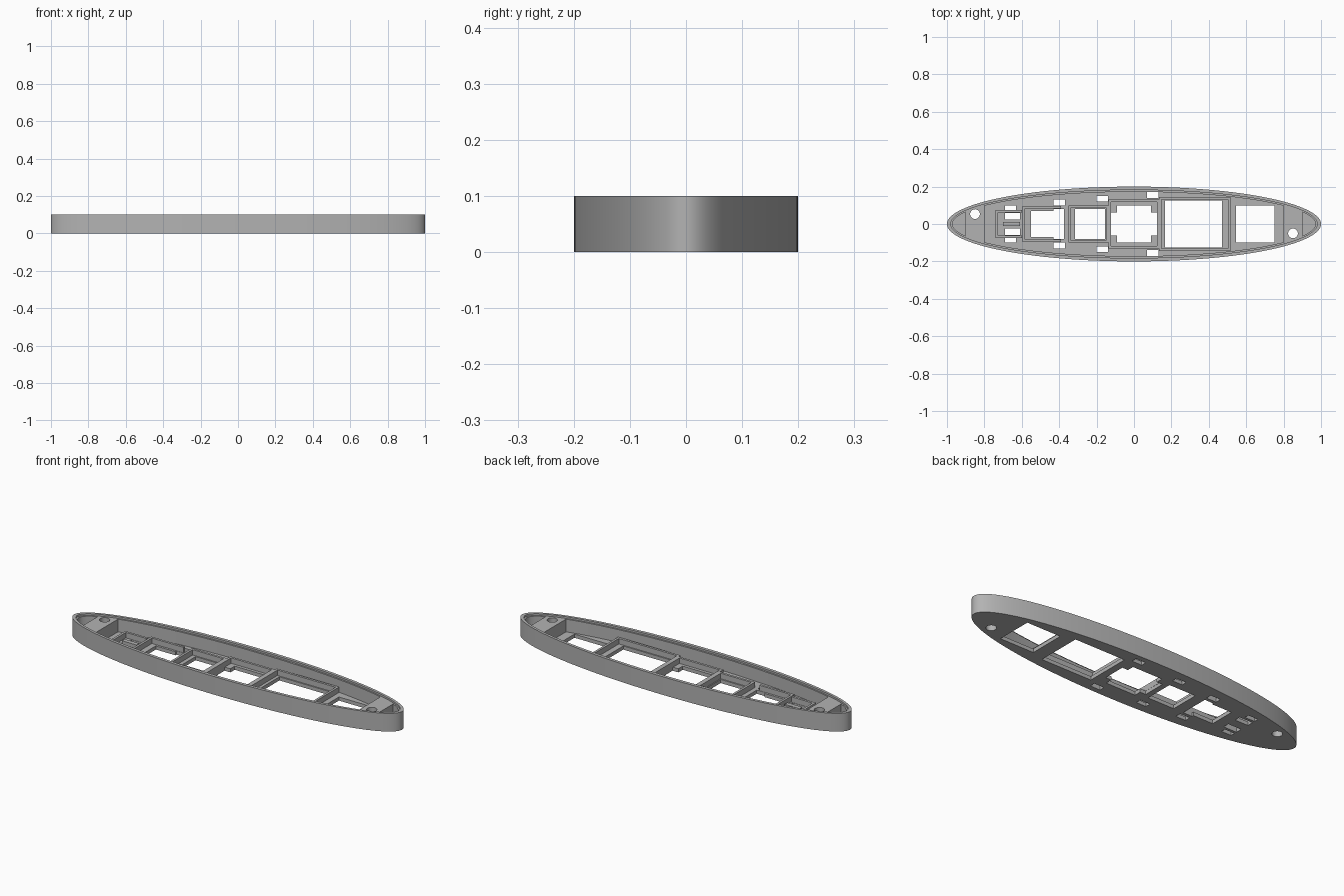
import bpy, bmesh, math

cube = bpy.data.objects.get("Cube")
if cube:
    bpy.data.objects.remove(cube, do_unlink=True)

grey = bpy.data.materials.new("mid grey plastic")
grey.use_nodes = True
colour = (0.45, 0.45, 0.45, 1)
grey.diffuse_color = colour
grey.node_tree.nodes["Principled BSDF"].inputs["Base Color"].default_value = colour

FLOOR, RAIL, LEDGE, TOP = 0.02, 0.05, 0.09, 0.1


def prisms(name, shapes):
    """One object from (outline, bottom, top) extrusions."""
    bm = bmesh.new()
    for outline, z0, z1 in shapes:
        low = [bm.verts.new((x, y, z0)) for x, y in outline]
        high = [bm.verts.new((x, y, z1)) for x, y in outline]
        bm.faces.new(low[::-1])
        bm.faces.new(high)
        n = len(outline)
        for i in range(n):
            j = (i + 1) % n
            bm.faces.new((low[i], low[j], high[j], high[i]))
    bmesh.ops.recalc_face_normals(bm, faces=bm.faces)
    mesh = bpy.data.meshes.new(name)
    bm.to_mesh(mesh)
    bm.free()
    mesh.materials.append(grey)
    obj = bpy.data.objects.new(name, mesh)
    bpy.context.collection.objects.link(obj)
    return obj


def oval(a, b, x0=None, x1=None, steps=72):
    """Ellipse outline, optionally cut off straight at x0 and x1."""
    t0 = math.acos((-a if x0 is None else x0) / a)
    t1 = math.acos((a if x1 is None else x1) / a)
    arc = [t0 + (t1 - t0) * i / steps for i in range(steps + 1)]
    lower = [(a * math.cos(t), -b * math.sin(t)) for t in arc]
    upper = [(x, -y) for x, y in reversed(lower) if abs(y) > 1e-6]
    return [p for p in lower] + upper


def rect(x0, x1, y0, y1):
    return [(x0, y0), (x1, y0), (x1, y1), (x0, y1)]


def cut(body, name, shapes):
    tool = prisms(name, shapes)
    tool.hide_render = True
    mod = body.modifiers.new(name, "BOOLEAN")
    mod.operation = "DIFFERENCE"
    mod.solver = "EXACT"
    mod.object = tool
    bpy.context.view_layer.objects.active = body
    bpy.ops.object.modifier_apply(modifier=name)
    bpy.data.objects.remove(tool, do_unlink=True)


# Oval tray with a lid recess, main cavity and two end pockets
tray = prisms("tray", [(oval(1, 0.2), 0, TOP)])
cut(tray, "lid_recess", [(oval(0.98, 0.182), LEDGE, TOP + 0.05)])
cut(tray, "cavities", [
    (oval(0.97, 0.172, -0.8, 0.8), FLOOR, TOP + 0.05),
    (oval(0.97, 0.172, None, -0.9), FLOOR, TOP + 0.05),
    (oval(0.97, 0.172, 0.9, None), FLOOR, TOP + 0.05)])

# Windows through the floor
windows = [
    rect(-0.55, -0.415, -0.07, 0.07), rect(0.165, 0.47, -0.125, 0.125),
    rect(-0.315, -0.155, -0.08, 0.08), rect(0.545, 0.75, -0.1, 0.1),
    rect(-0.09, 0.09, -0.1, 0.1)]
cut(tray, "windows", [(w, -0.05, FLOOR + 0.01) for w in windows])
cut(tray, "window_notches", [
    (rect(-0.125, 0.125, -0.062, 0.062), -0.05, FLOOR + 0.01),
    (rect(-0.43, -0.375, -0.08, 0.08), -0.05, FLOOR + 0.01)])

# Paired clip slots
slots = [(-0.69, -0.63, 0.075, 0.1), (-0.69, -0.61, 0.025, 0.06),
         (-0.43, -0.37, 0.098, 0.13), (-0.2, -0.14, 0.12, 0.15),
         (0.07, 0.13, 0.14, 0.17)]
cut(tray, "clip_slots", [(rect(x0, x1, *sorted((s * y0, s * y1))), -0.05, FLOOR + 0.01)
                         for x0, x1, y0, y1 in slots for s in (1, -1)])

# Screw holes in the end blocks
circle = [(0.026 * math.cos(i * math.tau / 32), 0.026 * math.sin(i * math.tau / 32))
          for i in range(32)]
cut(tray, "screw_holes", [([(x + cx, y + cy) for x, y in circle], -0.05, TOP + 0.05)
                          for cx, cy in ((-0.85, 0.053), (0.85, -0.05))])

tray.select_set(True)
bpy.context.view_layer.objects.active = tray
bpy.ops.object.shade_smooth_by_angle(angle=math.radians(30))


# Upright rails around each component bay
def bay(name, x0, x1, half, left=True, right=True, t=0.013):
    bars = [rect(x0, x1, half - t, half), rect(x0, x1, -half, t - half)]
    if left:
        bars.append(rect(x0, x0 + t, t - half, half - t))
    if right:
        bars.append(rect(x1 - t, x1, t - half, half - t))
    prisms(name, [(b, FLOOR - 0.002, RAIL) for b in bars])


bay("connector_bay", -0.74, -0.6, 0.075, right=False)
bay("small_bay", -0.595, -0.39, 0.095, right=False)
bay("square_bay", -0.35, -0.137, 0.1)
bay("notched_bay", -0.137, 0.135, 0.13)
bay("large_bay", 0.135, 0.515, 0.145)
prisms("connector_divider", [(rect(-0.7, -0.61, -0.012, 0.012), FLOOR - 0.002, RAIL - 0.01)])
